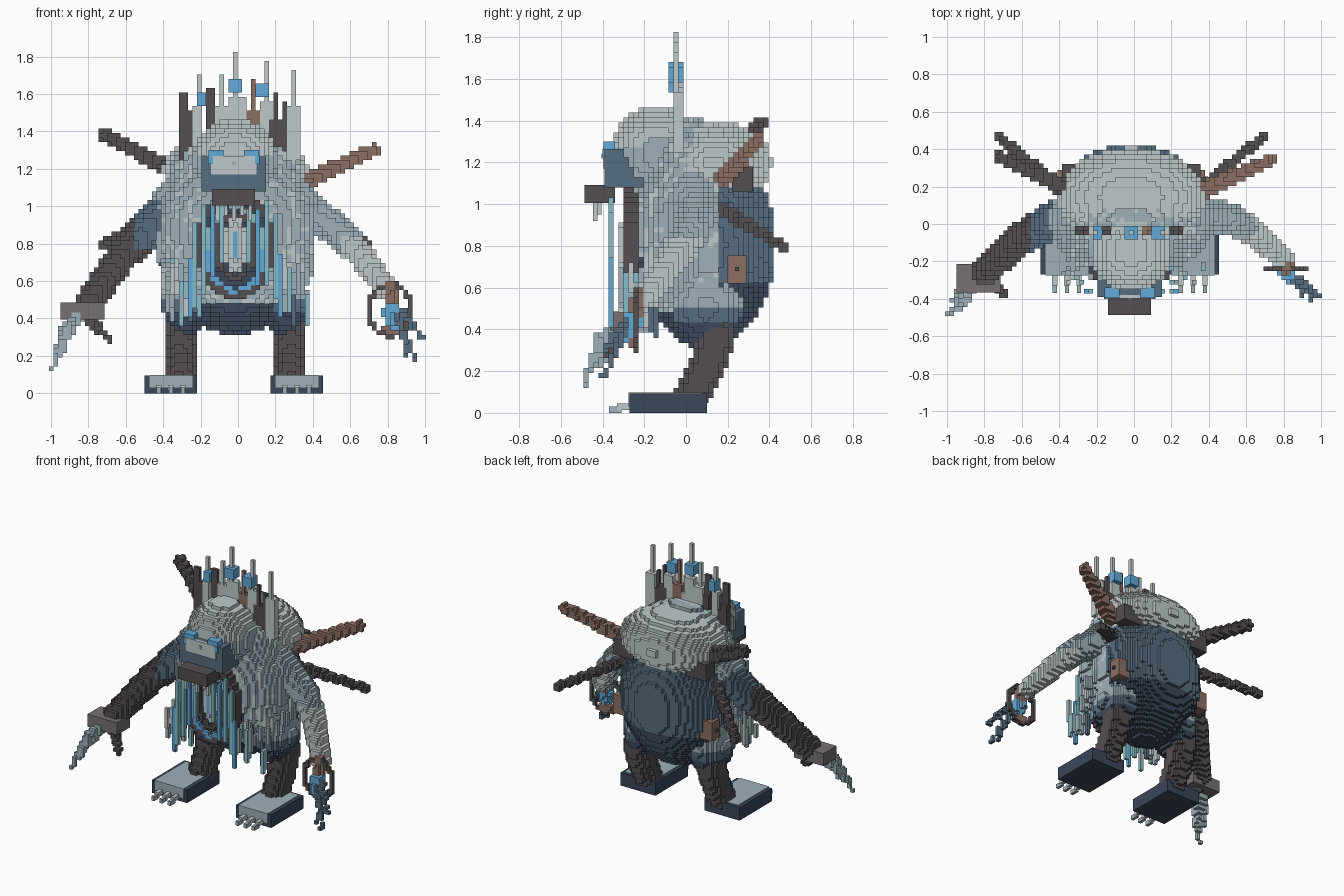
import bpy, bmesh, math, random
from mathutils import Vector as V

random.seed(4)
if "Cube" in bpy.data.objects:
    bpy.data.objects.remove(bpy.data.objects["Cube"])

S = 0.024      # voxel size
CX = -0.015    # mirror plane of the torso
COLOURS = {"pale": "BFC9CA", "frost": "9DB1B9", "slate": "566D80", "navy": "3B475A",
           "charcoal": "554E51", "iron": "777074", "rust": "8C6F64",
           "blue": "62AAD6", "teal": "86BECB"}
NAMES = list(COLOURS)


def linear(h):
    c = int(h, 16) / 255
    return c / 12.92 if c < 0.04 else ((c + 0.055) / 1.055) ** 2.4


MATS = []
for name, code in COLOURS.items():
    rgba = [linear(code[i:i + 2]) for i in (0, 2, 4)] + [1]
    m = bpy.data.materials.new(name)
    m.use_nodes = True
    m.diffuse_color = rgba
    m.node_tree.nodes["Principled BSDF"].inputs["Base Color"].default_value = rgba
    MATS.append(m)

grid = {}      # voxel -> (part, colour)


def cell(p):
    return (round((p[0] - CX) / S), round(p[1] / S), math.floor(p[2] / S))


def centre(c):
    return V((c[0] * S + CX, c[1] * S, (c[2] + 0.5) * S))


def put(part, cells, colour):
    for c in cells:
        grid[c] = (part, colour(centre(c)) if callable(colour) else colour)


def span(lo, hi):
    a, b = cell(lo), cell(hi)
    return [(i, j, k) for i in range(a[0], b[0] + 1)
            for j in range(a[1], b[1] + 1) for k in range(a[2], b[2] + 1)]


def ellipsoid(part, c, r, colour):
    c, r = V(c), V(r)
    put(part, [q for q in span(c - r, c + r)
               if sum(((centre(q)[i] - c[i]) / r[i]) ** 2 for i in range(3)) <= 1], colour)


def rod(part, pts, r0, r1, colour):
    """Tapered voxel limb along a path of points."""
    pts = [V(p) for p in pts]
    n = len(pts) - 1
    for s in range(n):
        steps = max(2, int((pts[s + 1] - pts[s]).length / S * 1.6))
        for t in range(steps + 1):
            f = t / steps
            p = pts[s].lerp(pts[s + 1], f)
            r = r0 + (r1 - r0) * (s + f) / n
            grid_cells = [q for q in span(p - V((r, r, r)), p + V((r, r, r)))
                          if (centre(q) - p).length <= r]
            put(part, grid_cells + [cell(p)], colour)


def bar(part, x, y, z0, z1, colour, w=0.0):
    put(part, span((x - w, y - w, z0), (x + w, y + w, z1)), colour)


def block(part, lo, hi, colour, top=None):
    """Solid plain box; an optional second colour for the upper face."""
    bm = bmesh.new()
    bmesh.ops.create_cube(bm, size=1)
    for v in bm.verts:
        v.co = V([lo[i] + (v.co[i] + 0.5) * (hi[i] - lo[i]) for i in range(3)])
    bm.normal_update()
    for f in bm.faces:
        f.material_index = NAMES.index(top if top and f.normal.z > 0.5 else colour)
    finish(part, bm)


def finish(part, bm):
    me = bpy.data.meshes.new(part)
    bm.to_mesh(me)
    bm.free()
    for m in MATS:
        me.materials.append(m)
    bpy.context.collection.objects.link(bpy.data.objects.new(part, me))


# Torso: dark back and underside, frosted front with pale flecks
def hide(p):
    if p.z < 0.48:
        return "navy"
    if p.y < -0.1 and ((p.x - CX) / 0.21) ** 2 + ((p.z - 0.78) / 0.27) ** 2 < 1:
        return "navy"
    if p.y > 0.16:
        return "slate" if p.z > 0.62 else "navy"
    return "pale" if random.random() < 0.16 else "frost"


ellipsoid("torso", (CX, 0.1, 0.8), (0.4, 0.33, 0.49), hide)
ellipsoid("torso", (CX, -0.04, 0.88), (0.42, 0.22, 0.42), hide)
ellipsoid("torso", (CX, 0.02, 1.15), (0.36, 0.2, 0.27), hide)
ellipsoid("pale_cap", (CX, 0.14, 1.2), (0.39, 0.27, 0.2), "pale")

# Head with a pale brow dome
ellipsoid("head", (CX, -0.14, 1.25), (0.23, 0.22, 0.22),
          lambda p: "pale" if p.z > 1.27 and abs(p.x - CX) < 0.21 else "frost")

for s in (-1, 1):
    # Thighs, legs and shoulders
    ellipsoid("thigh", (CX + s * 0.26, 0.1, 0.5), (0.13, 0.17, 0.2),
              lambda p: "frost" if p.z > 0.5 else "slate" if p.z > 0.42 else "navy")
    rod("leg", [(CX + s * 0.29, 0.15, 0.36), (CX + s * 0.295, 0.1, 0.22),
                (CX + s * 0.295, 0.03, 0.09)], 0.09, 0.085, "charcoal")
    ellipsoid("shoulder", (CX + s * 0.33, 0.03, 0.98), (0.13, 0.13, 0.17),
              "frost" if s > 0 else lambda p: "slate" if p.z < 0.98 and p.x < -0.38 else "frost")
    # Feet with toe claws
    fx = -0.022 + s * 0.337
    block("foot", (fx - 0.14, -0.27, 0), (fx + 0.14, 0.1, 0.094), "navy")
    block("foot_pad", (fx - 0.115, -0.275, 0.03), (fx + 0.115, 0.08, 0.098), "frost")
    for t in (-1, 0, 1):
        block("toe_claw", (fx + t * 0.065 - 0.014, -0.33, 0.015),
              (fx + t * 0.065 + 0.014, -0.27, 0.045), "pale")
        block("toe_tip", (fx + t * 0.065 - 0.011, -0.37, 0),
              (fx + t * 0.065 + 0.011, -0.31, 0.03), "frost")
    # Spike sockets and rust plates
    bx = CX + s * 0.29
    block("spike_socket", (bx - 0.08, 0.22, 1.06), (bx + 0.08, 0.32, 1.18), "charcoal")
    px = CX + s * 0.345
    block("rust_plate", (px - 0.05, 0.2, 0.62), (px + 0.05, 0.29, 0.755), "rust")
    block("plate_stud", (px - 0.065, 0.235, 0.68), (px + 0.065, 0.255, 0.70), "charcoal")
    # Lower back spikes
    rod("lower_spike", [(CX + s * 0.35, 0.17, 0.98), (CX + s * 0.72, 0.48, 0.79)],
        0.036, 0.026, "charcoal")

# Upper back spikes
rod("right_upper_spike", [(-0.38, 0.2, 1.21), (-0.72, 0.36, 1.385)], 0.05, 0.034, "charcoal")
rod("left_upper_spike", [(0.36, 0.18, 1.13), (0.73, 0.34, 1.305)], 0.05, 0.034, "rust")

# Left arm, ringed wrist and dark claws
rod("left_arm", [(0.36, 0.05, 0.99), (0.52, 0.03, 0.88), (0.66, -0.06, 0.74), (0.8, -0.19, 0.55)],
    0.1, 0.06, lambda p: "pale" if p.x > 0.56 and p.z < 0.84 else "frost")
for i in range(60):
    a = i * math.tau / 60
    put("wrist_ring", [cell((0.815 + 0.115 * math.cos(a), -0.235, 0.445 + 0.135 * math.sin(a)))],
        "charcoal")
rod("hand_core", [(0.815, -0.22, 0.56), (0.82, -0.25, 0.46)], 0.038, 0.038, "rust")
rod("hand_gem", [(0.82, -0.26, 0.44), (0.83, -0.28, 0.38)], 0.05, 0.04, "blue")
rod("hand_base", [(0.8, -0.25, 0.345), (0.84, -0.25, 0.345)], 0.028, 0.028, "rust")
for ex, ey, ez in ((0.985, -0.39, 0.29), (0.955, -0.4, 0.17), (0.9, -0.38, 0.2), (0.93, -0.34, 0.35)):
    rod("left_claw", [(0.84, -0.28, 0.42), (0.5 * ex + 0.435, ey + 0.05, ez + 0.1), (ex, ey, ez)],
        0.018, 0.01, "slate")

# Right arm, iron cuff and frosted claws
rod("right_arm", [(-0.38, 0.04, 0.97), (-0.5, -0.02, 0.86), (-0.63, -0.1, 0.72), (-0.8, -0.26, 0.48)],
    0.11, 0.075, lambda p: "slate" if p.x > -0.55 and p.z > 0.76 else "charcoal")
block("cuff", (-0.95, -0.365, 0.395), (-0.715, -0.215, 0.485), "iron")
rod("cuff_hook", [(-0.8, -0.28, 0.4), (-0.74, -0.33, 0.34), (-0.69, -0.38, 0.29)],
    0.036, 0.02, "charcoal")
for ex, ey, ez in ((-0.99, -0.49, 0.14), (-0.975, -0.41, 0.22), (-0.93, -0.46, 0.24)):
    rod("right_claw", [(-0.87, -0.33, 0.4), (0.6 * ex - 0.35, ey + 0.05, ez + 0.12), (ex, ey, ez)],
        0.04, 0.012, "frost")

# Face box, visor, eyes, jaw and teeth
block("face_box", (-0.195, -0.39, 1.08), (0.15, -0.2, 1.265), "slate")
block("visor", (-0.145, -0.398, 1.17), (0.1, -0.38, 1.268), "pale")
block("nose_stud", (-0.032, -0.405, 1.22), (-0.012, -0.39, 1.24), "frost")
for s in (-1, 1):
    ex = -0.022 + s * 0.095
    block("eye", (ex - 0.04, -0.396, 1.255), (ex + 0.04, -0.34, 1.3), "blue")
    block("tear", (ex + s * 0.03 - 0.013, -0.4, 1.225), (ex + s * 0.03 + 0.013, -0.36, 1.265), "blue")
block("jaw", (-0.14, -0.487, 1.005), (0.092, -0.34, 1.092), "charcoal")
for i in range(5):
    x = -0.11 + i * 0.044
    block("tooth", (x - 0.01, -0.445 + 0.02 * (i % 2), 0.92 + 0.03 * (i % 2)),
          (x + 0.01, -0.425 + 0.02 * (i % 2), 1.005), "pale")

# Chest maw: iron-dark ring, blue inner arc and a pale core
for i in range(120):
    a = i * math.tau / 120
    cx, sz = math.cos(a), math.sin(a)
    put("maw_ring", span((CX + 0.2 * cx, -0.285, 0.78 + 0.26 * sz),
                         (CX + 0.2 * cx, -0.235, 0.8 + 0.26 * sz)), "charcoal")
    put("maw_glow", [cell((CX + 0.155 * cx, -0.285, 0.77 + 0.22 * sz))],
        "blue" if sz < 0 else "teal")
    put("maw_inner_ring", [cell((CX + 0.105 * cx, -0.285, 0.79 + 0.17 * sz))], "charcoal")
ellipsoid("core", (CX, -0.25, 0.8), (0.062, 0.08, 0.16),
          lambda p: "blue" if abs(p.x - CX) < 0.01 and abs(p.z - 0.8) < 0.07 else "pale")

# Hanging icicles around the maw and beard
for s in (-1, 1):
    for x, z0, z1, col in ((0.065, 0.68, 0.95, "teal"), (0.11, 0.62, 1.0, "blue"),
                           (0.16, 0.56, 1.0, "teal"), (0.21, 0.5, 0.92, "teal"),
                           (0.24, 0.43, 0.74, "blue"), (0.29, 0.4, 0.62, "teal")):
        dz = random.uniform(-0.04, 0.04)
        bar("icicle", CX + s * x, -0.36 if x < 0.25 else -0.3, z0 + dz, z1 + dz, col)
    for i in range(22):
        x, z = random.uniform(0.2, 0.39), random.uniform(0.5, 0.72)
        y = random.uniform(-0.33, -0.12)
        bar("fringe", CX + s * x, y, z - random.uniform(0.05, 0.15), z,
            random.choice(("frost", "frost", "teal", "pale", "slate")))
    # Shaggy tufts on the flanks
    for i in range(30):
        z, a = random.uniform(0.6, 1.25), random.uniform(-0.9, 0.3)
        w = 0.41 * math.sqrt(max(0.1, 1 - ((z - 0.85) / 0.5) ** 2))
        bar("tuft", CX + s * (w + 0.012) * math.cos(a), 0.01 + 0.26 * math.sin(a), z - 0.07, z,
            random.choice(("frost", "pale")))

# Crown of uneven spikes: x, top, colour
for x, top, col in ((-0.29, 1.59, "charcoal"), (-0.25, 1.5, "charcoal"), (-0.21, 1.69, "pale"),
                    (-0.15, 1.62, "charcoal"), (-0.085, 1.7, "pale"), (-0.015, 1.8, "pale"),
                    (0.03, 1.58, "pale"), (0.08, 1.66, "rust"), (0.155, 1.76, "pale"),
                    (0.2, 1.6, "charcoal"), (0.255, 1.54, "charcoal"), (0.295, 1.71, "pale")):
    bar("crown_spike", x, -0.04, 1.25, top, col, 0.004)
    bar("crown_base", x, -0.04, 1.25, 1.25 + (top - 1.25) * 0.6, col, 0.014)
for x, z in ((-0.195, 1.57), (CX, 1.65), (0.12, 1.61)):
    put("crown_gem", span((x - 0.024, -0.07, z - 0.024), (x + 0.024, -0.03, z + 0.024)), "blue")

# Turn the voxels into one mesh per part, keeping only exposed faces
parts = {}
for c, (part, col) in grid.items():
    parts.setdefault(part, []).append((c, NAMES.index(col)))
for part, cells in parts.items():
    bm, verts = bmesh.new(), {}
    for c, col in cells:
        for ax in range(3):
            for d in (0, 1):
                n = list(c)
                n[ax] += 2 * d - 1
                if tuple(n) in grid:
                    continue
                u, w = (ax + 1) % 3, (ax + 2) % 3
                loop = []
                for du, dw in ((0, 0), (1, 0), (1, 1), (0, 1))[::1 if d else -1]:
                    k = list(c)
                    k[ax] += d
                    k[u] += du
                    k[w] += dw
                    k = tuple(k)
                    if k not in verts:
                        verts[k] = bm.verts.new(((k[0] - 0.5) * S + CX, (k[1] - 0.5) * S, k[2] * S))
                    loop.append(verts[k])
                bm.faces.new(loop).material_index = col
    finish(part, bm)
